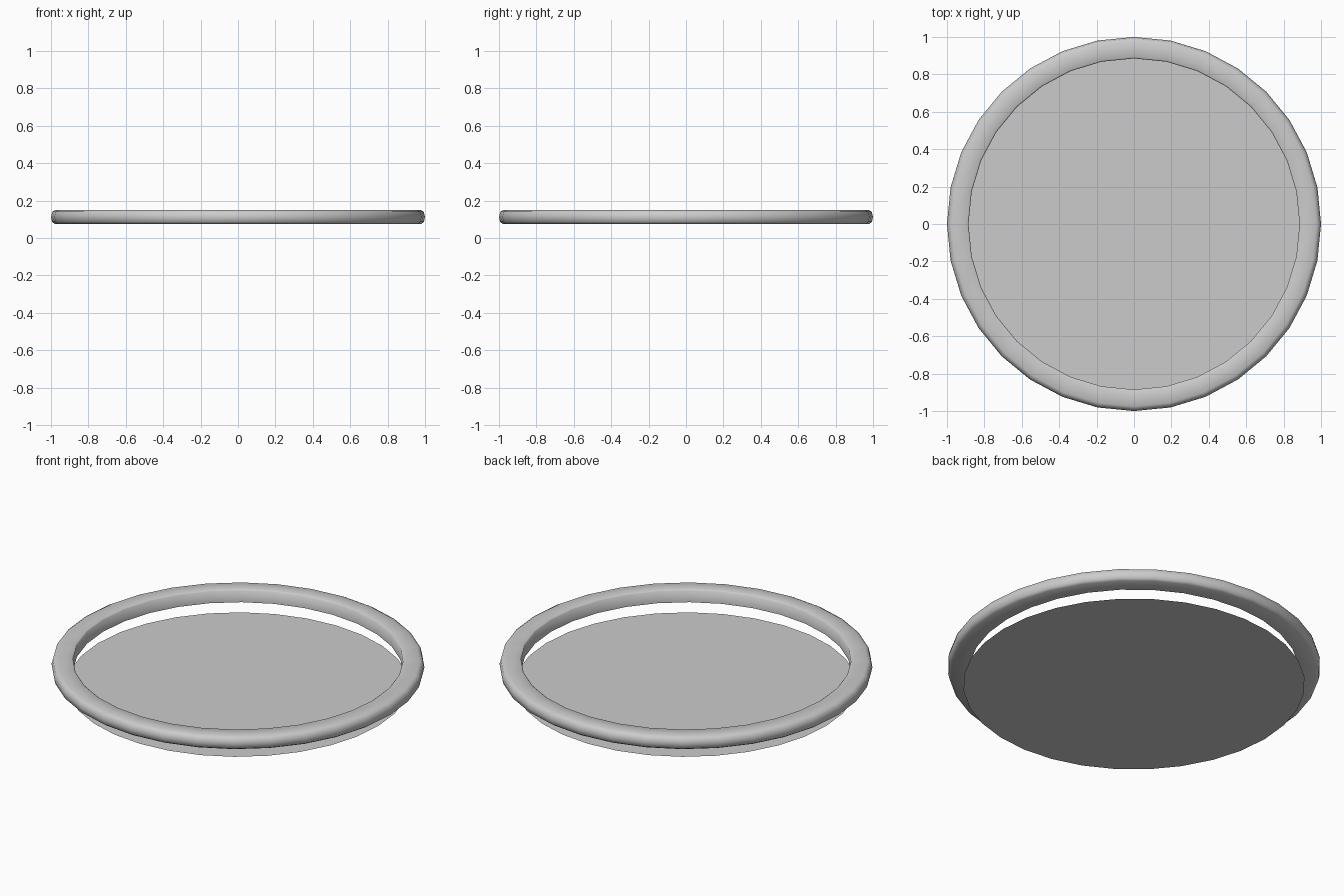
import bpy, bmesh, math

if "Cube" in bpy.data.objects:
    bpy.data.objects.remove(bpy.data.objects["Cube"])

SIDES = 32


def make_object(name, bm):
    mesh = bpy.data.meshes.new(name)
    bm.to_mesh(mesh)
    bm.free()
    obj = bpy.data.objects.new(name, mesh)
    bpy.context.collection.objects.link(obj)
    return obj


def lathe(name, profile):
    """Closed ring made by turning a closed (radius, z) profile."""
    bm = bmesh.new()
    rings = []
    for i in range(SIDES):
        a = 2 * math.pi * i / SIDES
        rings.append([bm.verts.new((r * math.cos(a), r * math.sin(a), z)) for r, z in profile])
    n = len(profile)
    for i in range(SIDES):
        p, q = rings[i], rings[(i + 1) % SIDES]
        for j in range(n):
            k = (j + 1) % n
            bm.faces.new((p[j], p[k], q[k], q[j]))
    bmesh.ops.recalc_face_normals(bm, faces=bm.faces)
    return make_object(name, bm)


# Raised rim with a softly rounded outer edge
rim = lathe("rim", [
    (0.885, 0.075), (0.885, 0.145), (0.892, 0.15),
    (0.975, 0.15), (0.993, 0.14), (1.0, 0.1125),
    (0.994, 0.085), (0.98, 0.075),
])
bpy.context.view_layer.objects.active = rim
rim.select_set(True)
bpy.ops.object.shade_smooth_by_angle(angle=math.radians(60))

# Thin flat base plate lying on the floor
bm = bmesh.new()
bmesh.ops.create_circle(bm, cap_ends=True, segments=SIDES, radius=0.917)
make_object("base_disc", bm)
